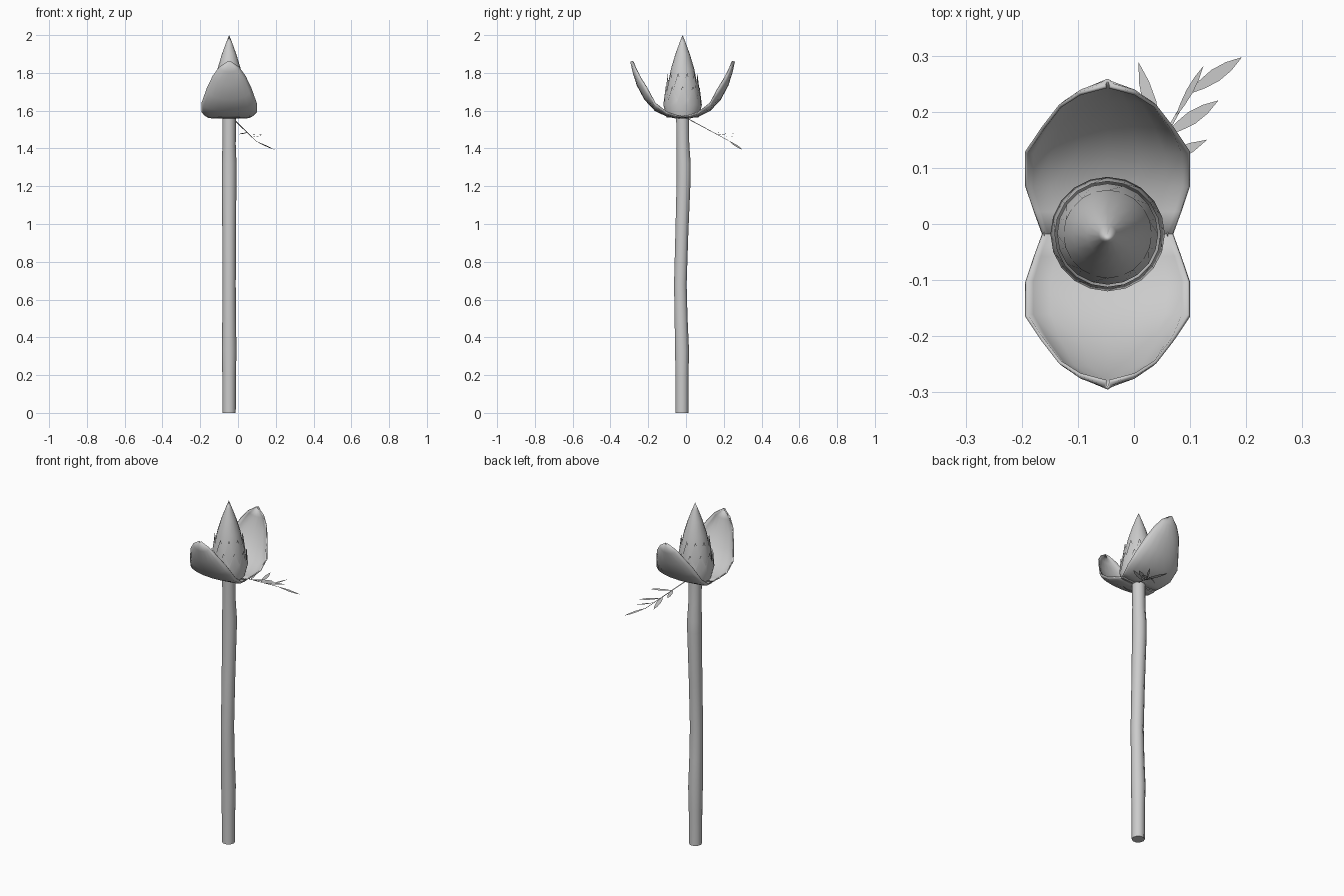
import bpy, bmesh, math
from mathutils import Vector

cube = bpy.data.objects.get("Cube")
if cube:
    bpy.data.objects.remove(cube, do_unlink=True)

grey = bpy.data.materials.new("plain_grey")
grey.use_nodes = True
COLOUR = (0.6, 0.6, 0.6, 1)
grey.diffuse_color = COLOUR
grey.node_tree.nodes["Principled BSDF"].inputs["Base Color"].default_value = COLOUR

CX, CY = -0.047, -0.018


def make_object(name, bm, smooth=50):
    bmesh.ops.remove_doubles(bm, verts=bm.verts, dist=0.0002)
    bmesh.ops.recalc_face_normals(bm, faces=bm.faces)
    mesh = bpy.data.meshes.new(name)
    bm.to_mesh(mesh)
    bm.free()
    mesh.materials.append(grey)
    ob = bpy.data.objects.new(name, mesh)
    bpy.context.collection.objects.link(ob)
    bpy.ops.object.select_all(action='DESELECT')
    ob.select_set(True)
    bpy.context.view_layer.objects.active = ob
    bpy.ops.object.shade_smooth_by_angle(angle=math.radians(smooth))
    return ob


def skin(bm, rows, closed):
    """Join rows of points with quads."""
    rows = [[bm.verts.new(p) for p in row] for row in rows]
    n = len(rows[0])
    for a, b in zip(rows, rows[1:]):
        for i in range(n if closed else n - 1):
            j = (i + 1) % n
            bm.faces.new((a[i], a[j], b[j], b[i]))
    return rows


def ring(x, y, z, r, sides, turn=0):
    return [Vector((x + r * math.cos(math.tau * (i + turn) / sides),
                    y + r * math.sin(math.tau * (i + turn) / sides), z))
            for i in range(sides)]


# Stem: gently bent tube with slight knuckles (z, y, radius)
stem = [(0, -.021, .035), (.2, -.021, .036), (.33, -.021, .039), (.5, -.026, .036),
        (.68, -.03, .035), (.95, -.022, .036), (1.25, -.012, .039), (1.32, -.012, .039),
        (1.42, -.016, .035), (1.57, -.018, .036)]
bm = bmesh.new()
rows = skin(bm, [ring(CX, y, z, r, 10) for z, y, r in stem], True)
bm.faces.new(rows[0])
bm.faces.new(rows[-1])
make_object("stem", bm)

# Bud core: pointed lathe
core = [(1.56, .05), (1.6, .085), (1.66, .088), (1.74, .078), (1.82, .062),
        (1.9, .038), (1.96, .016), (2.0, .0001)]
bm = bmesh.new()
rows = skin(bm, [ring(CX, CY, z, r, 16) for z, r in core], True)
bm.faces.new(rows[0])
make_object("bud_core", bm)


def scale_collar(name, z0, z_mid, z_low, z_tip, r0, r_mid, r_top, turn):
    """Ring of pointed scales with a zigzag upper rim."""
    sides = 20
    rim = ring(CX, CY, z_low, r_top, sides, turn)
    for i in range(0, sides, 2):
        rim[i].z = z_tip
    bm = bmesh.new()
    skin(bm, [ring(CX, CY, z0, r0, sides, turn),
              ring(CX, CY, z_mid, r_mid, sides, turn), rim], True)
    make_object(name, bm)


scale_collar("outer_scales", 1.565, 1.63, 1.66, 1.73, .085, .102, .094, 0)
scale_collar("inner_scales", 1.62, 1.7, 1.73, 1.8, .09, .09, .078, 1)

# Cupped petals: (distance out, centre height, half width, edge height)
petal = [(-.01, 1.56, .112, 1.566), (.04, 1.562, .13, 1.578), (.085, 1.572, .145, 1.594),
         (.145, 1.601, .145, 1.64), (.2, 1.66, .116, 1.72), (.24, 1.735, .085, 1.785),
         (.262, 1.805, .05, 1.832), (.274, 1.86, .004, 1.862)]


def make_petal(name, side):
    rows = []
    for out, zc, half, ze in petal:
        row = []
        for k in range(-4, 5):
            t = k / 4
            row.append((CX + half * math.sin(t * math.pi / 2) if abs(t) < 1 else CX + half * t,
                        CY + side * (out - .012 * t * t * (out > .15)),
                        zc + (ze - zc) * t * t))
        rows.append(row)
    bm = bmesh.new()
    skin(bm, rows, False)
    ob = make_object(name, bm)
    mod = ob.modifiers.new("thickness", 'SOLIDIFY')
    mod.thickness = .006
    mod.offset = 0


make_petal("front_petal", -1)
make_petal("back_petal", 1)

# Leaf stalk: thin tapering tube
start, end = Vector((-.03, .005, 1.56)), Vector((.1, .237, 1.435))
bm = bmesh.new()
skin(bm, [ring(*start.lerp(end, t), .005 - .003 * t, 5) for t in (0, .5, 1)], True)
make_object("leaf_stalk", bm)


def leaflet(name, t, tip, width):
    """Flat pointed blade from a spot on the stalk to its tip."""
    base, tip = start.lerp(end, t), Vector(tip)
    across = (tip - base).cross(Vector((0, 0, 1))).normalized()
    bm = bmesh.new()
    shape = [(0, .08), (.25, .7), (.5, 1), (.75, .75), (1, .02)]
    skin(bm, [[base.lerp(tip, s) + across * width * w * k for k in (-1, 0, 1)]
              for s, w in shape], False)
    make_object(name, bm)


leaflet("end_leaflet", .98, (.192, .297, 1.393), .012)
leaflet("left_leaflet_lower", .66, (.15, .22, 1.47), .012)
leaflet("left_leaflet_upper", .4, (.13, .15, 1.51), .011)
leaflet("right_leaflet_lower", .8, (.124, .282, 1.468), .006)
leaflet("right_leaflet_middle", .6, (.008, .288, 1.475), .012)
leaflet("right_leaflet_upper", .38, (-.02, .2, 1.515), .011)
